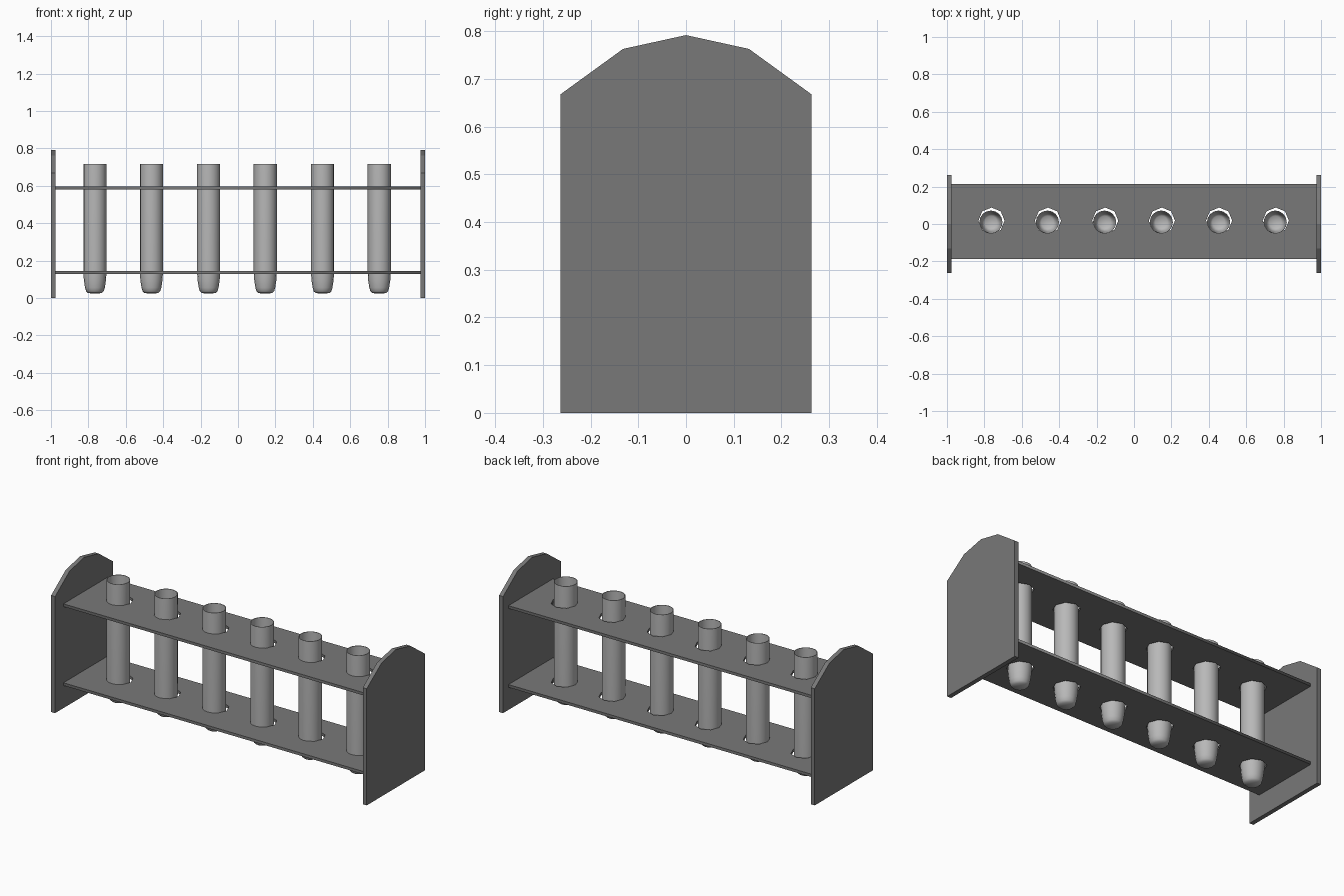
import bpy, bmesh, math

if "Cube" in bpy.data.objects:
    bpy.data.objects.remove(bpy.data.objects["Cube"])

TUBE_X = [-0.765, -0.463, -0.157, 0.146, 0.452, 0.755]
TUBE_Y, HOLE_Y = 0.01, 0.018


def grey(name, value):
    mat = bpy.data.materials.new(name)
    mat.diffuse_color = (value, value, value, 1)
    mat.use_nodes = True
    mat.node_tree.nodes["Principled BSDF"].inputs["Base Color"].default_value = mat.diffuse_color
    return mat


RACK = grey("rack_grey", 0.19)
GLASS = grey("tube_grey", 0.48)


def add_mesh(name, bm, mat):
    bmesh.ops.recalc_face_normals(bm, faces=bm.faces)
    me = bpy.data.meshes.new(name)
    bm.to_mesh(me)
    bm.free()
    me.materials.append(mat)
    ob = bpy.data.objects.new(name, me)
    bpy.context.collection.objects.link(ob)
    return ob


def select_only(ob):
    bpy.ops.object.select_all(action='DESELECT')
    ob.select_set(True)
    bpy.context.view_layer.objects.active = ob


def end_panel(name, x0, x1):
    half = [(0.263, 0), (0.263, 0.668), (0.132, 0.763)]
    outline = half + [(0, 0.792)] + [(-y, z) for y, z in reversed(half)]
    bm = bmesh.new()
    a, b = [[bm.verts.new((x, y, z)) for y, z in outline] for x in (x0, x1)]
    bm.faces.new(a)
    bm.faces.new(b)
    for i in range(len(a)):
        bm.faces.new((a[i - 1], a[i], b[i], b[i - 1]))
    add_mesh(name, bm, RACK)


def shelf(name, z, thickness):
    # filled outline; inner loops become octagonal holes
    cu = bpy.data.curves.new(name, 'CURVE')
    cu.dimensions, cu.fill_mode, cu.extrude = '2D', 'BOTH', thickness / 2
    loops = [[(-0.976, -0.187), (0.976, -0.187), (0.976, 0.214), (-0.976, 0.214)]]
    for x in TUBE_X:
        loops.append([(x + 0.003 + 0.07 * math.cos(a * math.pi / 4),
                       HOLE_Y + 0.07 * math.sin(a * math.pi / 4)) for a in range(8)])
    for pts in loops:
        sp = cu.splines.new('POLY')
        sp.points.add(len(pts) - 1)
        for p, (x, y) in zip(sp.points, pts):
            p.co = (x, y, 0, 1)
        sp.use_cyclic_u = True
    cu.materials.append(RACK)
    ob = bpy.data.objects.new(name, cu)
    ob.location.z = z
    bpy.context.collection.objects.link(ob)
    select_only(ob)
    bpy.ops.object.convert(target='MESH')


def tube(name, x, sides=16):
    # thin wall: rounded bottom outside, rim, then the inside surface
    outer = [(0, 0.025), (0.036, 0.026), (0.047, 0.036), (0.053, 0.056),
             (0.059, 0.095), (0.062, 0.14), (0.062, 0.717)]
    inner = [(max(r - 0.003, 0), z + (0.003 if z < 0.7 else 0)) for r, z in reversed(outer)]
    profile = outer + inner
    bm = bmesh.new()
    vs = [bm.verts.new((r, 0, z)) for r, z in profile]
    es = [bm.edges.new(pair) for pair in zip(vs, vs[1:])]
    bmesh.ops.spin(bm, geom=vs + es, cent=(0, 0, 0), axis=(0, 0, 1),
                   angle=2 * math.pi, steps=sides, use_merge=True)
    bmesh.ops.remove_doubles(bm, verts=bm.verts, dist=1e-4)
    ob = add_mesh(name, bm, GLASS)
    ob.location = (x, TUBE_Y, 0)
    select_only(ob)
    bpy.ops.object.shade_smooth_by_angle(angle=math.radians(50))


# Rack ends
end_panel("left_end_panel", -1.0, -0.975)
end_panel("right_end_panel", 0.975, 1.0)

# Perforated shelves
shelf("upper_shelf", 0.589, 0.016)
shelf("lower_shelf", 0.137, 0.016)

# Test tubes
for i, x in enumerate(TUBE_X):
    tube(f"test_tube_{i + 1}", x)
